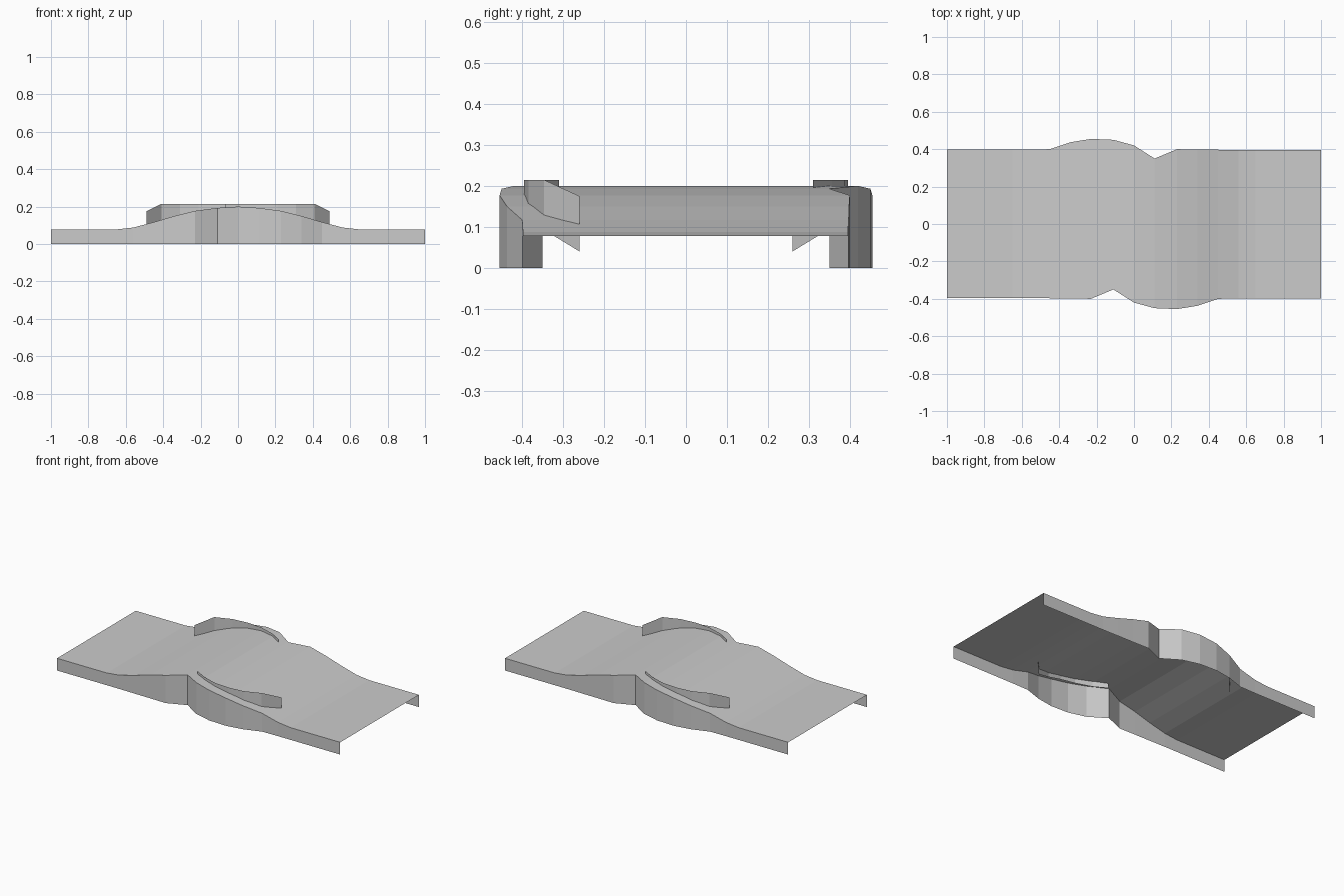
import bpy
import bmesh

if "Cube" in bpy.data.objects:
    bpy.data.objects.remove(bpy.data.objects["Cube"])

# Deck stations: x, height, front edge y (back edge is the half-turn of it)
STATIONS = [
    (-1, .078, -.395), (-.65, .078, -.395), (-.56, .088, -.395), (-.45, .117, -.397),
    (-.34, .15, -.398), (-.23, .177, -.4), (-.11, .193, -.35), (0, .2, -.42),
    (.11, .193, -.45), (.23, .177, -.455), (.34, .15, -.437), (.45, .117, -.4),
    (.56, .088, -.398), (.65, .078, -.398), (1, .078, -.398),
]

# Curb stations: x, y, bottom z, top z
CURB = [
    (-.07, -.31, .165, .215), (.01, -.356, .165, .215), (.11, -.388, .165, .215),
    (.21, -.395, .155, .215), (.31, -.385, .13, .215), (.41, -.347, .093, .215),
    (.49, -.26, .04, .175),
]


def strip(name, side_a, side_b):
    """Quad strip between two point rows."""
    bm = bmesh.new()
    a = [bm.verts.new(p) for p in side_a]
    b = [bm.verts.new(p) for p in side_b]
    for i in range(len(a) - 1):
        bm.faces.new((a[i], a[i + 1], b[i + 1], b[i]))
    mesh = bpy.data.meshes.new(name)
    bm.to_mesh(mesh)
    bm.free()
    obj = bpy.data.objects.new(name, mesh)
    bpy.context.collection.objects.link(obj)
    return obj


def half_turn(points):
    return [(-x, -y, z) for x, y, z in points]


front_edge = [(x, y, z) for x, z, y in STATIONS]
front_foot = [(x, y, 0) for x, z, y in STATIONS]
back_edge = half_turn(front_edge)[::-1]

# Humped road deck
strip("deck", front_edge, back_edge)

# Side skirts down to the ground
strip("front_skirt", front_foot, front_edge)
strip("back_skirt", half_turn(front_foot), half_turn(front_edge))

# Curved curbs passing through the deck
low = [(x, y, a) for x, y, a, b in CURB]
high = [(x, y, b) for x, y, a, b in CURB]
strip("front_curb", low, high)
strip("back_curb", half_turn(low), half_turn(high))
